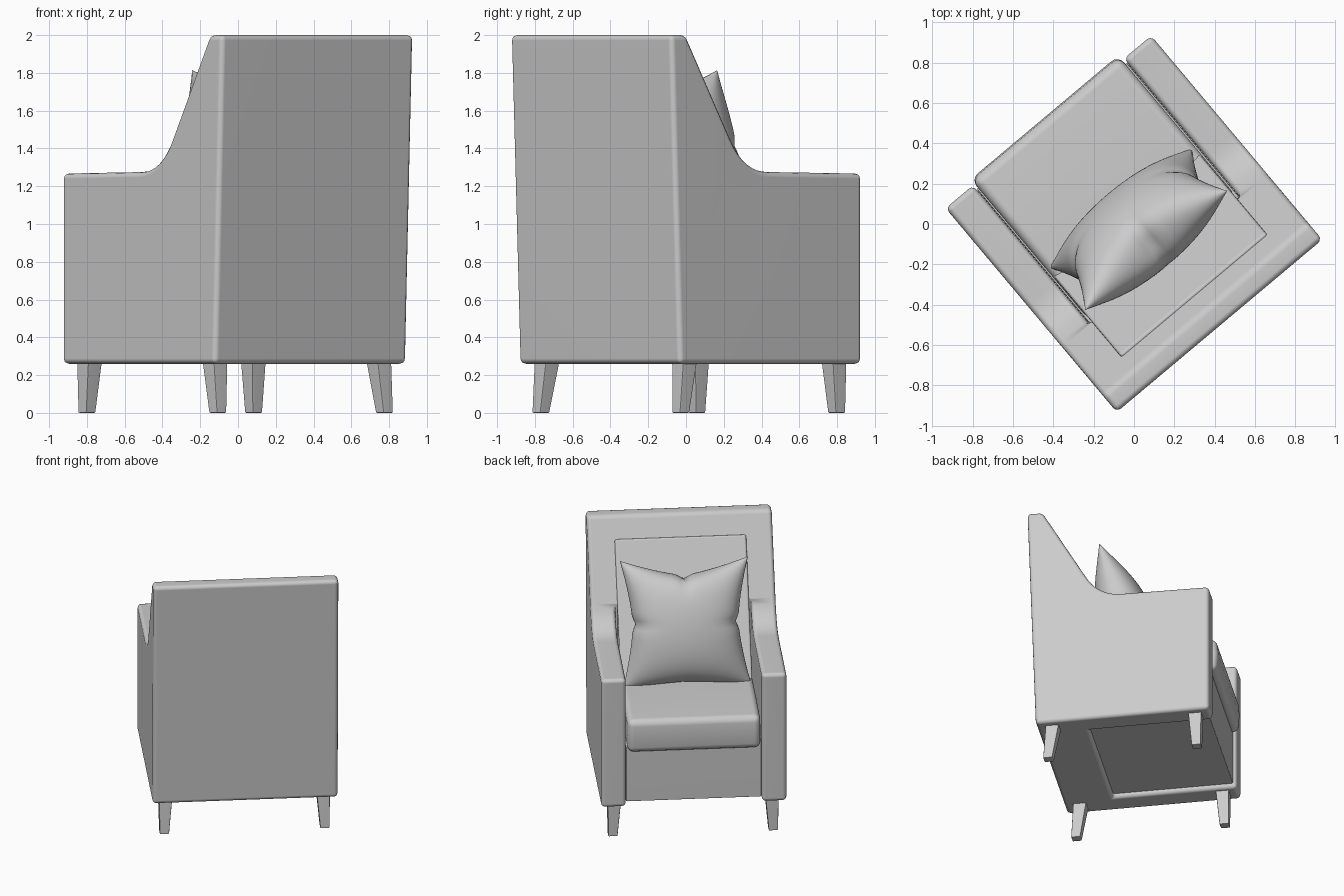
import bpy, bmesh
from math import radians, copysign
from mathutils import Matrix, Vector

if "Cube" in bpy.data.objects:
    bpy.data.objects.remove(bpy.data.objects["Cube"])

# The chair is built facing local +y, then turned 40 degrees about z
TURN = Matrix.Rotation(radians(40), 4, 'Z')


def new_object(name, bm):
    bmesh.ops.recalc_face_normals(bm, faces=bm.faces)
    mesh = bpy.data.meshes.new(name)
    bm.to_mesh(mesh)
    bm.free()
    ob = bpy.data.objects.new(name, mesh)
    bpy.context.collection.objects.link(ob)
    return ob


def extrude_profile(name, pts, x0, x1):
    """Side profile of (y, z) points extruded from x0 to x1."""
    bm = bmesh.new()
    a = [bm.verts.new((x0, y, z)) for y, z in pts]
    b = [bm.verts.new((x1, y, z)) for y, z in pts]
    bm.faces.new(a)
    bm.faces.new(b[::-1])
    for i in range(len(pts)):
        j = (i + 1) % len(pts)
        bm.faces.new((a[i], b[i], b[j], a[j]))
    return new_object(name, bm)


def box(name, x0, x1, y0, y1, z0, z1):
    return extrude_profile(name, [(y0, z0), (y1, z0), (y1, z1), (y0, z1)], x0, x1)


def add_bevel(ob, width, segments=3):
    m = ob.modifiers.new("bevel", 'BEVEL')
    m.width = width
    m.segments = segments
    m.limit_method = 'ANGLE'
    m.angle_limit = radians(40)
    m.use_clamp_overlap = False


def finish(ob, angle=40, weighted=True):
    """Apply modifiers, turn to the final heading and shade."""
    dg = bpy.context.evaluated_depsgraph_get()
    mesh = bpy.data.meshes.new_from_object(ob.evaluated_get(dg))
    ob.modifiers.clear()
    ob.data = mesh
    mesh.transform(TURN)
    mesh.shade_smooth()
    mesh.set_sharp_from_angle(angle=radians(angle))
    if weighted:
        m = ob.modifiers.new("normals", 'WEIGHTED_NORMAL')
        m.keep_sharp = True


# Frame: one side profile (back, sloped wing, arm) with the seat well cut out
p0, p1, p2 = Vector((-0.24, 1.45)), Vector((-0.145, 1.275)), Vector((0.03, 1.275))
sweep = []
for i in range(9):
    t = i / 8
    sweep.append(tuple(p0 * (1 - t) ** 2 + p1 * 2 * t * (1 - t) + p2 * t * t))
profile = [(-0.60, 0.26), (-0.66, 2.0), (-0.55, 2.0)] + sweep + [(0.66, 1.267), (0.66, 0.26)]
frame = extrude_profile("frame", profile, -0.665, 0.665)
cutter = box("well_cutter", -0.488, 0.488, -0.235, 1.0, 0.0, 2.5)
cutter.hide_render = True
cut = frame.modifiers.new("well", 'BOOLEAN')
cut.operation = 'DIFFERENCE'
cut.solver = 'EXACT'
cut.object = cutter
add_bevel(frame, 0.028)
finish(frame)
bpy.data.objects.remove(cutter)

# Base panel under the seat, with its bottom slightly recessed
base = box("seat_base", -0.487, 0.487, -0.25, 0.635, 0.29, 0.72)
add_bevel(base, 0.01, 2)
finish(base)

# Seat cushion
seat = extrude_profile("seat_cushion", [(-0.22, 0.69), (0.68, 0.69), (0.69, 0.82), (0.68, 0.945),
                                        (0.3, 0.965), (-0.22, 0.965)], -0.477, 0.477)
add_bevel(seat, 0.045, 4)
finish(seat)

# Back pad lying on the sloped back
pad = extrude_profile("back_pad", [(-0.452, 1.857), (0.085, 0.90), (-0.25, 0.90), (-0.5, 1.83)],
                      -0.472, 0.472)
add_bevel(pad, 0.015, 3)
finish(pad)

# Throw pillow: two puffed sheets sharing a pinched seam
N = 40
H = 0.46
bm = bmesh.new()


def pillow_point(s, t, side):
    dip = 0.12 if t > 0 else 0.035
    notch_x = max(0, 1 - abs(t) / 0.12) * 0.02
    notch_y = max(0, 1 - abs(s) / 0.12) * (0.03 if t > 0 else 0.0)
    x = s * (H - 0.08 * (1 - abs(t) ** 1.5) * s * s - notch_x * abs(s) ** 5)
    z = t * (H - dip * (1 - abs(s) ** 1.3) * t * t - notch_y * abs(t) ** 5)
    puff = 0.2 * ((1 - s * s) * (1 - t * t)) ** 0.5
    # gathers running in from the middle of the seams
    crease = max(0, 1 - abs(s) / 0.2) ** 2 * max(0, t) ** 4
    crease += max(0, 1 - abs(t) / 0.2) ** 2 * s ** 4
    return Vector((x, side * puff * (1 - 0.35 * crease), z))


def spread(i):
    # finer spacing towards the seam
    a = 2 * i / N - 1
    return copysign(1 - (1 - abs(a)) ** 1.5, a)


lean = Matrix.Translation((0, -0.035, 1.375)) @ Matrix.Rotation(radians(17.2), 4, 'X')
for side in (1, -1):
    grid = [[bm.verts.new(lean @ pillow_point(spread(i), spread(j), side))
             for j in range(N + 1)] for i in range(N + 1)]
    for i in range(N):
        for j in range(N):
            bm.faces.new((grid[i][j], grid[i + 1][j], grid[i + 1][j + 1], grid[i][j + 1]))
bmesh.ops.remove_doubles(bm, verts=bm.verts, dist=0.0005)
pillow = new_object("pillow", bm)
finish(pillow, 80, False)

# Tapered legs: (label, foot y, top y)
for label, fy, ty in (("front", 0.558, 0.548), ("back", -0.52, -0.485)):
    for word, sx in (("left", -1), ("right", 1)):
        bm = bmesh.new()
        rings = []
        for cx, cy, z, h in ((0.576, fy, 0.0, 0.033), (0.566, ty, 0.275, 0.048)):
            rings.append([bm.verts.new((sx * cx + a * h, cy + b * h, z))
                          for a, b in ((-1, -1), (1, -1), (1, 1), (-1, 1))])
        bm.faces.new(rings[0])
        bm.faces.new(rings[1])
        for k in range(4):
            n = (k + 1) % 4
            bm.faces.new((rings[0][k], rings[0][n], rings[1][n], rings[1][k]))
        leg = new_object(f"{label}_{word}_leg", bm)
        add_bevel(leg, 0.006, 2)
        finish(leg)
